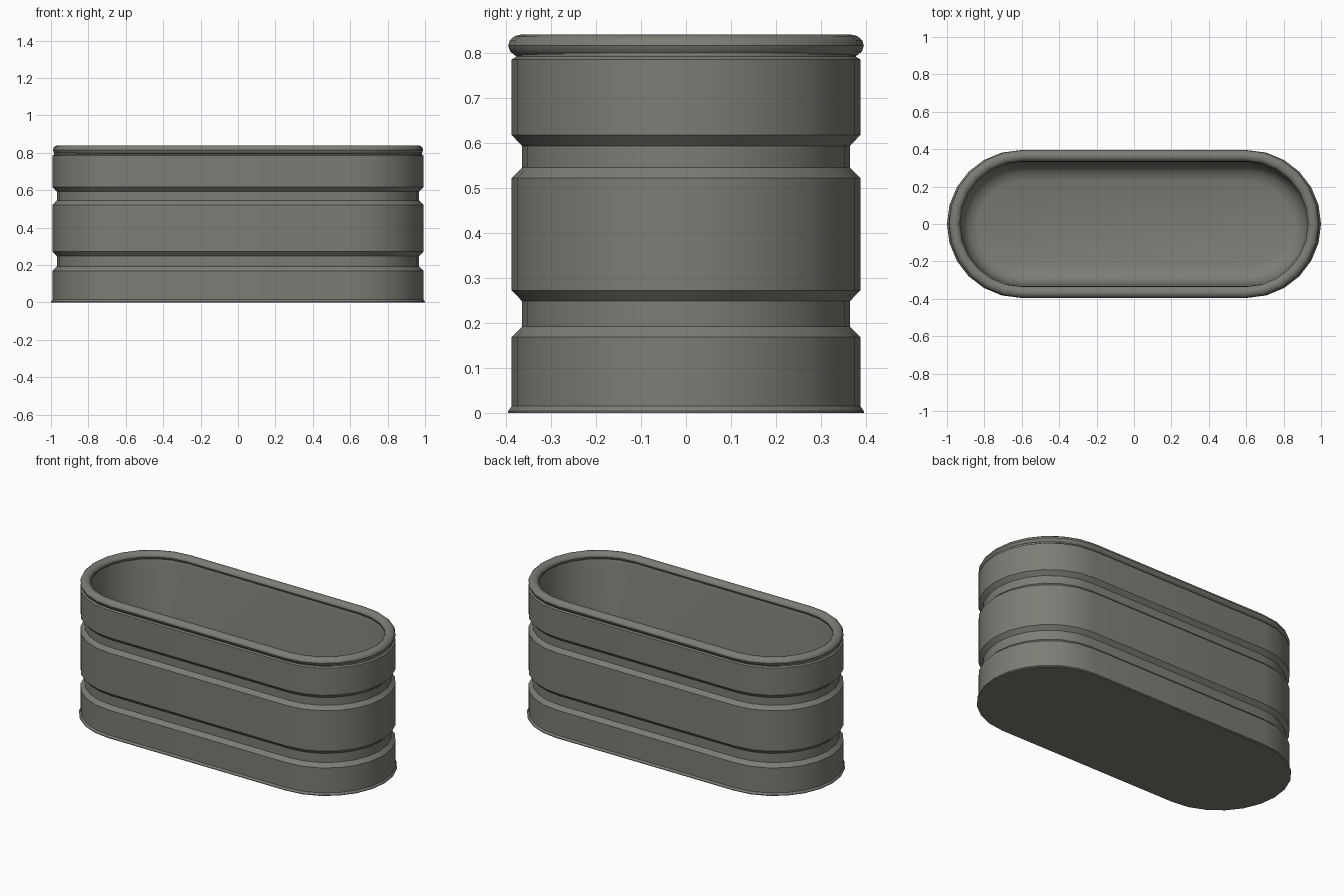
import bpy, bmesh, math

if "Cube" in bpy.data.objects:
    bpy.data.objects.remove(bpy.data.objects["Cube"])

mat = bpy.data.materials.new("warm grey metal")
mat.diffuse_color = (0.205, 0.205, 0.18, 1)
mat.use_nodes = True
mat.node_tree.nodes["Principled BSDF"].inputs["Base Color"].default_value = mat.diffuse_color

STEPS = 12  # segments per rounded end


def outline(r, z, cx):
    """Stadium outline: two half circles of radius r joined by straights."""
    pts = []
    for side in (0, 1):
        for i in range(STEPS + 1):
            a = -math.pi / 2 + math.pi * (side + i / STEPS)
            pts.append((r * math.cos(a) + (cx if side == 0 else -cx), r * math.sin(a), z))
    return pts


def loft(name, profile, cx, closed):
    """Sweep a (radius, height) profile round the stadium outline."""
    bm = bmesh.new()
    rings = [[bm.verts.new(p) for p in outline(r, z, cx)] for r, z in profile]
    n = len(rings[0])
    pairs = list(zip(rings, rings[1:]))
    if closed:
        pairs.append((rings[-1], rings[0]))
    else:
        bm.faces.new(rings[0][::-1])
        bm.faces.new(rings[-1])
    for a, b in pairs:
        for i in range(n):
            j = (i + 1) % n
            bm.faces.new((a[i], a[j], b[j], b[i]))
    bmesh.ops.recalc_face_normals(bm, faces=bm.faces)
    me = bpy.data.meshes.new(name)
    bm.to_mesh(me)
    bm.free()
    me.materials.append(mat)
    ob = bpy.data.objects.new(name, me)
    bpy.context.collection.objects.link(ob)
    bpy.ops.object.select_all(action='DESELECT')
    ob.select_set(True)
    bpy.context.view_layer.objects.active = ob
    bpy.ops.object.shade_smooth_by_angle(angle=math.radians(35))
    return ob


# Tank body: foot lip, three bands with two grooves, then down the inside to the floor
body = [(0.395, 0), (0.395, 0.004), (0.387, 0.015), (0.387, 0.17)]
for lo, hi in ((0.192, 0.248), (0.545, 0.593)):
    body += [(0.387, lo - 0.023), (0.364, lo), (0.364, hi), (0.387, hi + 0.024)]
body.pop(3)
body += [(0.387, 0.785), (0.378, 0.791), (0.378, 0.81), (0.34, 0.81),
         (0.332, 0.78), (0.325, 0.15), (0.312, 0.095), (0.28, 0.055), (0.23, 0.04)]
loft("tank_body", body, 0.605, False)

# Rolled rim
rim = [(0.365 + 0.030 * math.cos(a), 0.8155 + 0.025 * math.sin(a))
       for a in (2 * math.pi * k / 12 for k in range(12))]
loft("rolled_rim", rim, 0.595, True)
